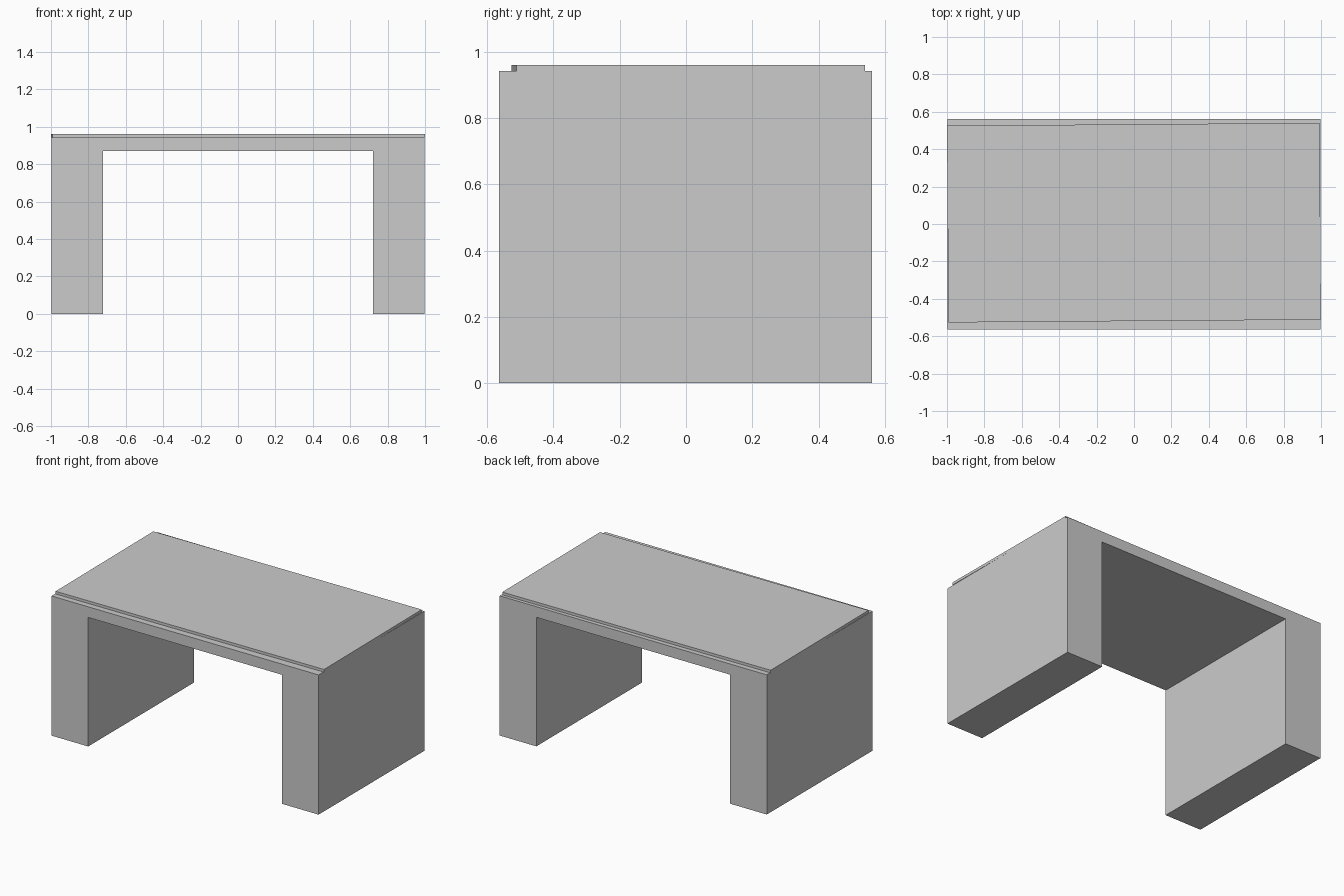
import bpy, bmesh

if "Cube" in bpy.data.objects:
    bpy.data.objects.remove(bpy.data.objects["Cube"])

# Bench frame: U-shaped profile in x/z, extruded along y
X, INNER, Y0, Y1 = 0.996, 0.723, -0.564, 0.562
half = [(INNER, 0.87), (INNER, 0), (X, 0), (X, 0.942)]
profile = half + [(-x, z) for x, z in reversed(half)]
bm = bmesh.new()
face = bm.faces.new([bm.verts.new((x, Y0, z)) for x, z in profile])
ext = bmesh.ops.extrude_face_region(bm, geom=[face])
new = [v for v in ext["geom"] if isinstance(v, bmesh.types.BMVert)]
bmesh.ops.translate(bm, verts=new, vec=(0, Y1 - Y0, 0))
bmesh.ops.recalc_face_normals(bm, faces=bm.faces)
mesh = bpy.data.meshes.new("table_frame")
bm.to_mesh(mesh)
bm.free()
frame = bpy.data.objects.new("table_frame", mesh)
bpy.context.collection.objects.link(frame)

# Thin top panel, laid very slightly askew on the frame
bpy.ops.mesh.primitive_cube_add(size=1, location=(0, 0.007, 0.951),
                                rotation=(0, 0, 0.0075))
panel = bpy.context.object
panel.name = "top_panel"
panel.scale = (1.992, 1.052, 0.018)
